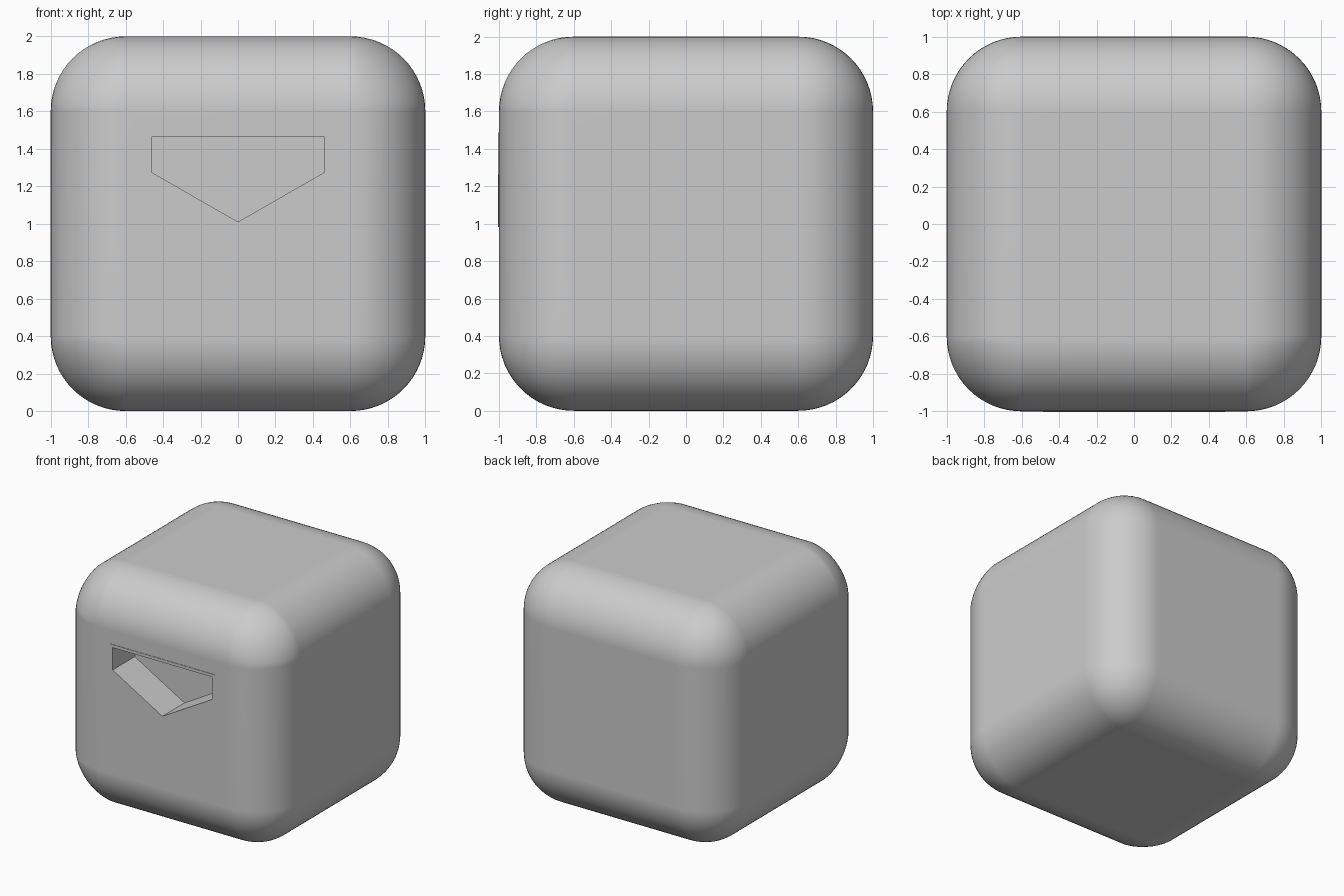
import bpy, bmesh, math
from mathutils import Vector

if "Cube" in bpy.data.objects:
    bpy.data.objects.remove(bpy.data.objects["Cube"])

R = 0.4          # edge radius
CORE = 1 - R     # half size of the flat faces


def add_object(name, bm):
    bmesh.ops.recalc_face_normals(bm, faces=bm.faces)
    mesh = bpy.data.meshes.new(name)
    bm.to_mesh(mesh)
    bm.free()
    ob = bpy.data.objects.new(name, mesh)
    bpy.context.collection.objects.link(ob)
    return ob


def pentagon_prism(name, grow, y0, y1):
    """Home-plate shaped prism, outline grown outwards by `grow`."""
    w, top, side, tip = 0.462, 1.463, 1.275, 1.01
    slope = math.atan2(side - tip, w)
    drop = grow / math.cos(slope)
    low = tip - drop
    w2 = w + grow
    low_side = low + w2 * math.tan(slope)
    pts = [(-w2, top + grow), (w2, top + grow), (w2, low_side), (0, low), (-w2, low_side)]
    bm = bmesh.new()
    face = bm.faces.new([bm.verts.new((x, y0, z)) for x, z in pts])
    ext = bmesh.ops.extrude_face_region(bm, geom=[face])
    moved = [v for v in ext["geom"] if isinstance(v, bmesh.types.BMVert)]
    bmesh.ops.translate(bm, verts=moved, vec=(0, y1 - y0, 0))
    return add_object(name, bm)


def cut(ob, cutter):
    mod = ob.modifiers.new("pocket", 'BOOLEAN')
    mod.operation = 'DIFFERENCE'
    mod.solver = 'EXACT'
    mod.object = cutter
    bpy.context.view_layer.objects.active = ob
    bpy.ops.object.modifier_apply(modifier=mod.name)


# Body: rounded cube
bm = bmesh.new()
bmesh.ops.create_cube(bm, size=2)
bmesh.ops.bevel(bm, geom=bm.edges[:], offset=R, offset_type='OFFSET',
                segments=16, profile=0.5, affect='EDGES')

# Three front corners are slightly flatter than a sphere
flat_corners = {(-1, -1, 1), (1, -1, 1), (-1, -1, -1)}
for v in bm.verts:
    sign = [1 if c > 0 else -1 for c in v.co]
    d = Vector([max(abs(c) - CORE, 0) for c in v.co])
    if min(d) < 1e-4:
        continue
    n = d.normalized()
    r = R
    if tuple(sign) in flat_corners:
        r *= 1 - 0.22 * n.x * n.y * n.z
    v.co = Vector([s * (CORE + r * a) for s, a in zip(sign, n)])
bmesh.ops.translate(bm, verts=bm.verts, vec=(0, 0, 1))
body = add_object("body", bm)

# Thin rim around the pocket, and the pocket cutter
rim = pentagon_prism("pocket_rim", 0.025, -1.004, -0.98)
cutter = pentagon_prism("pocket_cutter", 0.0, -1.2, -0.71)
cut(body, cutter)
cut(rim, cutter)
cutter.hide_render = True
cutter.hide_viewport = True

# Smooth shading with clean flat faces
bpy.ops.object.select_all(action='DESELECT')
body.select_set(True)
bpy.context.view_layer.objects.active = body
bpy.ops.object.shade_smooth_by_angle(angle=math.radians(30))
weighted = body.modifiers.new("weighted_normals", 'WEIGHTED_NORMAL')
weighted.keep_sharp = True
